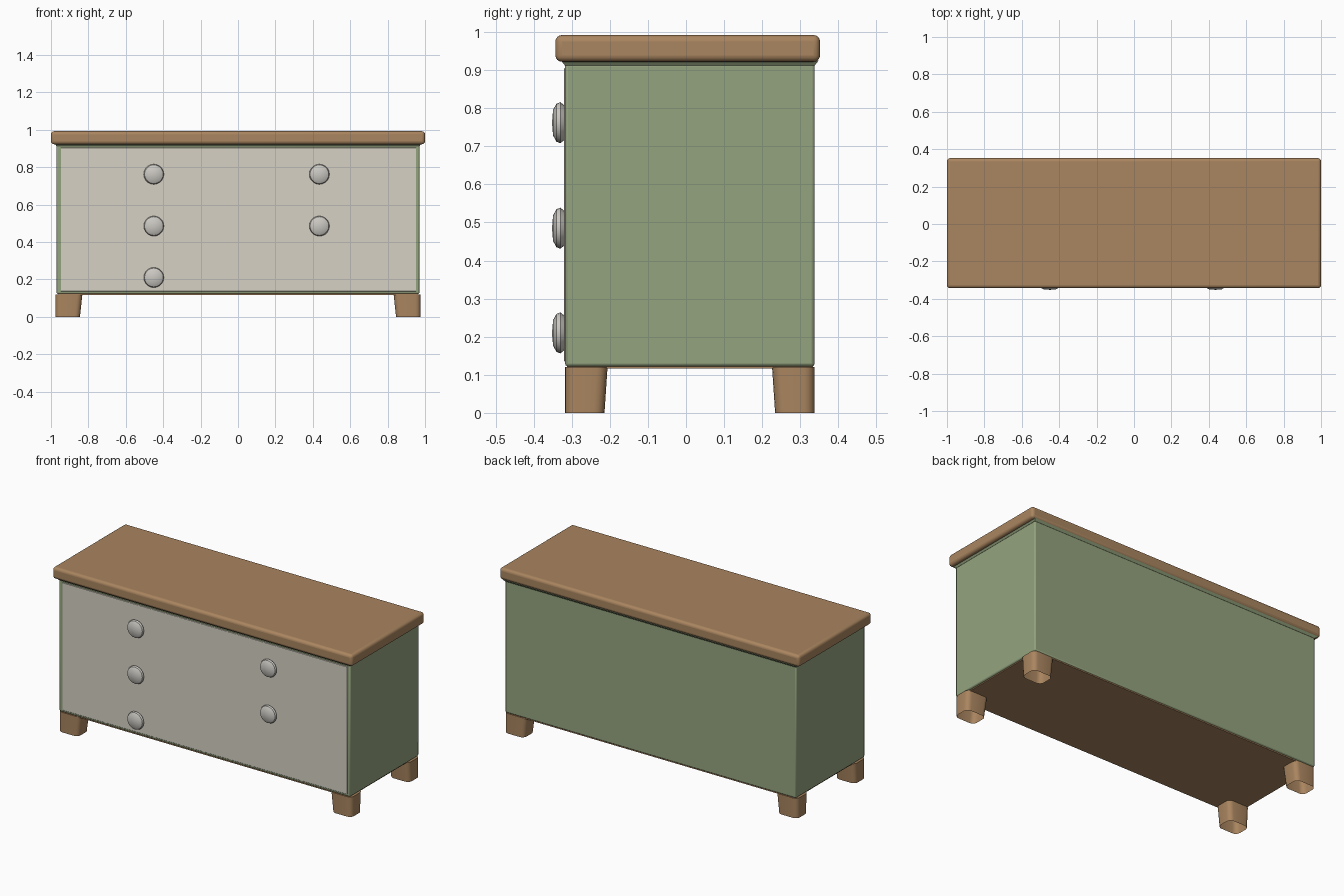
import bpy, bmesh, math
from mathutils import Matrix

if "Cube" in bpy.data.objects:
    bpy.data.objects.remove(bpy.data.objects["Cube"])


def material(name, rgb):
    m = bpy.data.materials.new(name)
    m.diffuse_color = (*rgb, 1)
    m.use_nodes = True
    m.node_tree.nodes["Principled BSDF"].inputs["Base Color"].default_value = m.diffuse_color
    return m


WOOD = material("warm_wood", (0.40, 0.235, 0.115))
GREEN = material("sage_green", (0.30, 0.37, 0.21))
CREAM = material("cream", (0.68, 0.64, 0.56))
KNOB = material("pale_grey", (0.60, 0.58, 0.54))


def finish(name, bm, mat, bevel=0, segments=3):
    bmesh.ops.recalc_face_normals(bm, faces=bm.faces)
    me = bpy.data.meshes.new(name)
    bm.to_mesh(me)
    bm.free()
    me.materials.append(mat)
    ob = bpy.data.objects.new(name, me)
    bpy.context.collection.objects.link(ob)
    if bevel:
        mod = ob.modifiers.new("rounded_edges", 'BEVEL')
        mod.width, mod.segments = bevel, segments
    bpy.ops.object.select_all(action='DESELECT')
    ob.select_set(True)
    bpy.context.view_layer.objects.active = ob
    bpy.ops.object.shade_smooth_by_angle(angle=math.radians(35))
    return ob


def box(name, x, y, z, mat, bevel=0, segments=3):
    bm = bmesh.new()
    bmesh.ops.create_cube(bm, size=1)
    for v in bm.verts:
        for i, (lo, hi) in enumerate((x, y, z)):
            v.co[i] = lo if v.co[i] < 0 else hi
    return finish(name, bm, mat, bevel, segments)


# Wooden top with rounded edges
box("top_board", (-1, 1), (-0.343, 0.352), (0.922, 0.992), WOOD, 0.017, 4)

# Green cabinet, with the flared lip under the top
box("cabinet", (-0.97, 0.97), (-0.318, 0.338), (0.122, 0.918), GREEN, 0.008, 2)
bm = bmesh.new()
bmesh.ops.create_cube(bm, size=1)
for v in bm.verts:
    flare = 0.010 if v.co.z > 0 else 0
    v.co.x = math.copysign(0.97 + flare, v.co.x)
    v.co.y = -0.318 - flare if v.co.y < 0 else 0.338 + flare
    v.co.z = 0.925 if v.co.z > 0 else 0.912
finish("under_top_lip", bm, GREEN)

# Wooden base board and cream front panel
box("base_board", (-0.96, 0.96), (-0.313, 0.333), (0.116, 0.13), WOOD)
box("front_panel", (-0.947, 0.953), (-0.321, -0.30), (0.135, 0.905), CREAM, 0.002, 1)


# Hollow feet: rounded square section, tapering on the two inner sides
def foot(name, sx, sy):
    bm = bmesh.new()
    rings = []
    r = 0.028
    outer_y = 0.338 if sy > 0 else 0.318
    for z, w, d in ((0.12, 0.145, 0.112), (0.0, 0.132, 0.104)):
        ring = []
        for corner, (cx, cy) in enumerate(((1, 1), (-1, 1), (-1, -1), (1, -1))):
            for k in range(5):
                a = math.radians(corner * 90 + k * 22.5)
                px = w / 2 + cx * (w / 2 - r) + r * math.cos(a)
                py = d / 2 + cy * (d / 2 - r) + r * math.sin(a)
                ring.append(bm.verts.new((sx * (0.977 - px), sy * (outer_y - py), z)))
        rings.append(ring)
    n = len(rings[0])
    for i in range(n):
        j = (i + 1) % n
        bm.faces.new((rings[0][i], rings[0][j], rings[1][j], rings[1][i]))
    bm.faces.new(rings[0])
    finish(name, bm, WOOD)


for sx, side in ((-1, "left"), (1, "right")):
    for sy, end in ((-1, "front"), (1, "back")):
        foot(f"{end}_{side}_foot", sx, sy)


# Low domed knobs turned from a profile (lower right one is absent)
def knob(name, x, z):
    bm = bmesh.new()
    profile = [(0.046, 0.0), (0.054, 0.010), (0.050, 0.020), (0.034, 0.029), (0.0, 0.032)]
    vs = [bm.verts.new((r, 0, h)) for r, h in profile]
    edges = [bm.edges.new(p) for p in zip(vs, vs[1:])]
    bmesh.ops.spin(bm, geom=vs + edges, axis=(0, 0, 1), cent=(0, 0, 0),
                   angle=math.tau, steps=20)
    bmesh.ops.remove_doubles(bm, verts=bm.verts, dist=1e-4)
    bm.transform(Matrix.Translation((x, -0.32, z)) @ Matrix.Rotation(math.pi / 2, 4, 'X'))
    finish(name, bm, KNOB)


for row, z in (("upper", 0.762), ("middle", 0.485), ("lower", 0.21)):
    knob(f"{row}_left_knob", -0.45, z)
    if row != "lower":
        knob(f"{row}_right_knob", 0.435, z)
